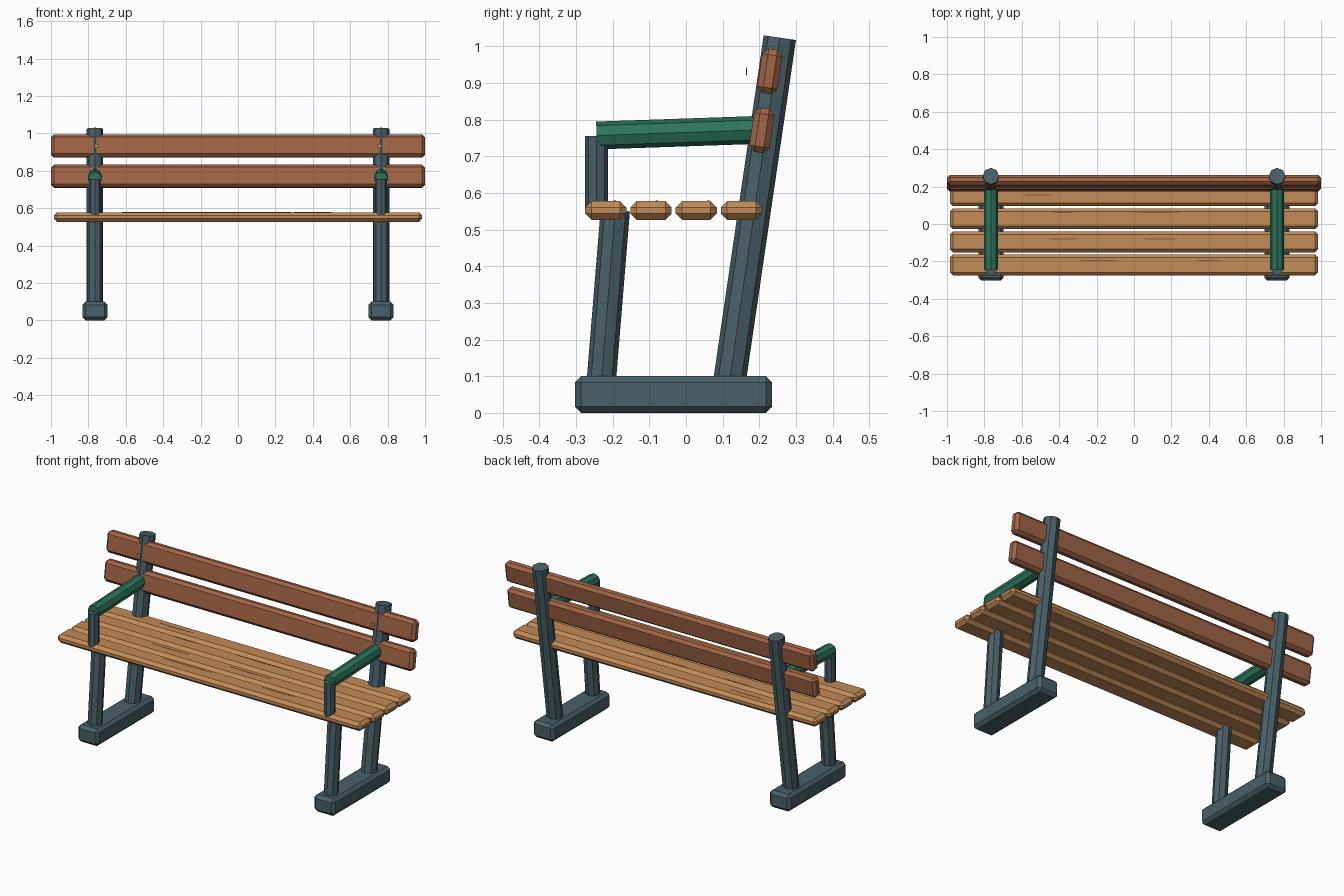
import bpy
import bmesh
from math import radians
from mathutils import Vector

cube = bpy.data.objects.get("Cube")
if cube:
    bpy.data.objects.remove(cube, do_unlink=True)


def material(name, rgb):
    mat = bpy.data.materials.new(name)
    mat.use_nodes = True
    mat.diffuse_color = (*rgb, 1)
    mat.node_tree.nodes["Principled BSDF"].inputs["Base Color"].default_value = (*rgb, 1)
    return mat


METAL = material("slate_metal", (0.066, 0.118, 0.14))
SEAT = material("honey_wood", (0.54, 0.26, 0.098))
BACK = material("red_brown_wood", (0.36, 0.13, 0.062))
GREEN = material("green_grip", (0.026, 0.175, 0.105))
GRAIN = material("dark_grain", (0.27, 0.11, 0.04))


def finish(name, bm, mat):
    mesh = bpy.data.meshes.new(name)
    bm.to_mesh(mesh)
    bm.free()
    mesh.materials.append(mat)
    obj = bpy.data.objects.new(name, mesh)
    bpy.context.collection.objects.link(obj)
    return obj


def board(name, centre, size, mat, chamfer, tilt=0):
    """Chamfered box, tilted about the x axis."""
    bm = bmesh.new()
    bmesh.ops.create_cube(bm, size=1)
    bmesh.ops.scale(bm, vec=size, verts=bm.verts)
    if chamfer:
        bmesh.ops.bevel(bm, geom=bm.edges[:], offset=chamfer, segments=1, affect='EDGES')
    obj = finish(name, bm, mat)
    obj.location = centre
    obj.rotation_euler.x = tilt
    return obj


def tube(name, start, end, radius, mat):
    """Eight-sided bar between two points."""
    a, b = Vector(start), Vector(end)
    bm = bmesh.new()
    bmesh.ops.create_cone(bm, cap_ends=True, segments=8, radius1=radius,
                          radius2=radius, depth=(b - a).length)
    obj = finish(name, bm, mat)
    obj.location = (a + b) / 2
    # every bar lies in a y-z plane, so a turn about x is enough
    d = b - a
    obj.rotation_euler.x = -Vector((d.z, d.y)).angle_signed(Vector((1, 0)))
    return obj


# Side frames: foot, legs, arm support and grip
for side, s in (("left", 1), ("right", -1)):
    x = s * 0.765
    board(f"{side}_foot", (x, -0.034, 0.05), (0.135, 0.538, 0.1), METAL, 0.017)
    tube(f"{side}_front_leg", (x, -0.235, 0.04), (x, -0.193, 0.553), 0.04, METAL)
    tube(f"{side}_back_post", (x, 0.112, 0.04), (x, 0.256, 1.024), 0.0445, METAL)
    tube(f"{side}_arm_support", (x, -0.244, 0.55), (x, -0.244, 0.756), 0.031, METAL)
    tube(f"{side}_arm_grip", (x, -0.244, 0.757), (x, 0.19, 0.772), 0.038, GREEN)
    # small tag in front of the upper back slat
    board(f"{side}_back_tag", (s * 0.757, 0.165, 0.932), (0.02, 0.003, 0.022), SEAT, 0)

# Seat slats
for i in range(4):
    board(f"seat_slat_{i + 1}", (0, -0.219 + i * 0.1235, 0.5525),
          (1.97, 0.112, 0.051), SEAT, 0.017)

# Back slats, leaning with the posts
for name, y, z in (("lower", 0.207, 0.771), ("upper", 0.229, 0.932)):
    board(f"{name}_back_slat", (0, y, z), (2, 0.056, 0.122), BACK, 0.016, radians(-8.3))

# Thin pointed grain marks on the seat
marks = [(-0.51, 0.155, 0.22), (-0.38, 0.061, 0.15), (0.12, 0.061, 0.33),
         (-0.38, -0.08, 0.24), (0.14, -0.08, 0.28), (-0.19, -0.195, 0.31),
         (0.4, -0.195, 0.2)]
for i, (x, y, length) in enumerate(marks):
    bm = bmesh.new()
    bmesh.ops.create_cone(bm, cap_ends=True, segments=4, radius1=0.5, radius2=0.5, depth=1)
    bmesh.ops.scale(bm, vec=(length, 0.007, 0.002), verts=bm.verts)
    finish(f"grain_mark_{i + 1}", bm, GRAIN).location = (x, y, 0.578)
